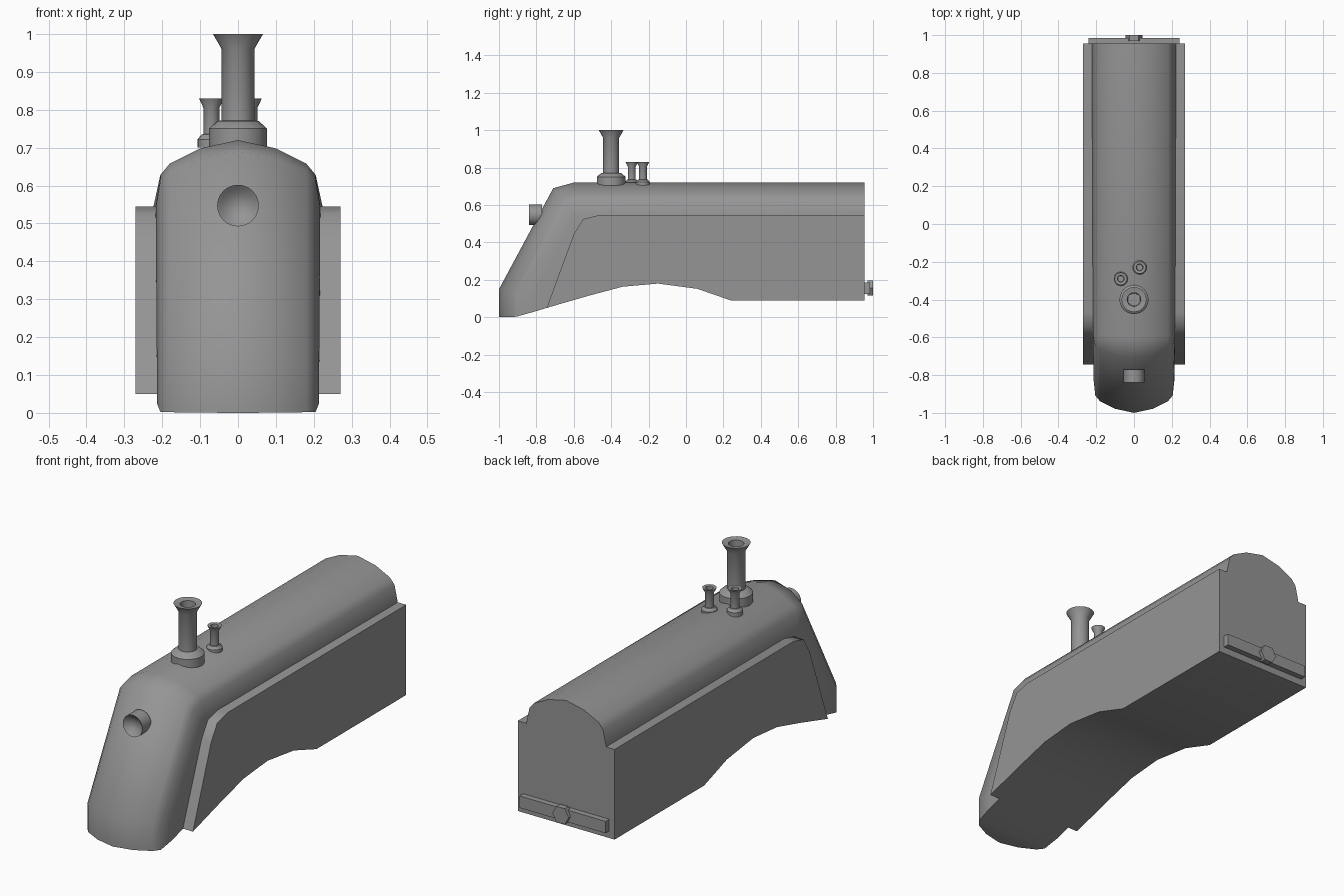
import bpy, bmesh
from math import sin, cos, tau, radians
from mathutils import Vector, Matrix

if "Cube" in bpy.data.objects:
    bpy.data.objects.remove(bpy.data.objects["Cube"])

REAR = 0.955
# underside curve (y, z), front to back
UNDER = [(-1, 0), (-0.9, 0.003), (-0.745, 0.05), (-0.52, 0.115), (-0.34, 0.163),
         (-0.15, 0.18), (0.06, 0.152), (0.24, 0.09), (REAR, 0.09)]
GREY = bpy.data.materials.new("dark_grey")
GREY.diffuse_color = (0.3, 0.3, 0.3, 1)
GREY.use_nodes = True
GREY.node_tree.nodes["Principled BSDF"].inputs["Base Color"].default_value = GREY.diffuse_color


def finish(name, bm, angle=None):
    mesh = bpy.data.meshes.new(name)
    bm.to_mesh(mesh)
    bm.free()
    mesh.materials.append(GREY)
    ob = bpy.data.objects.new(name, mesh)
    bpy.context.collection.objects.link(ob)
    if angle:
        bpy.ops.object.select_all(action='DESELECT')
        ob.select_set(True)
        bpy.context.view_layer.objects.active = ob
        bpy.ops.object.shade_smooth_by_angle(angle=radians(angle))
    return ob


def under_z(y):
    for (y0, z0), (y1, z1) in zip(UNDER, UNDER[1:]):
        if y <= y1:
            return z0 + (z1 - z0) * (y - y0) / (y1 - y0)
    return UNDER[-1][1]


def lathe(name, profile, matrix, sides=24, angle=35):
    """Turn (radius, height) pairs about local z; both ends are capped."""
    bm = bmesh.new()
    rings = [[bm.verts.new((r * cos(tau * i / sides), r * sin(tau * i / sides), h))
              for i in range(sides)] for r, h in profile]
    for a, b in zip(rings, rings[1:]):
        for i in range(sides):
            j = (i + 1) % sides
            bm.faces.new((a[i], a[j], b[j], b[i]))
    bm.faces.new(rings[0])
    bm.faces.new(rings[-1])
    bmesh.ops.recalc_face_normals(bm, faces=bm.faces[:])
    bm.transform(matrix)
    return finish(name, bm, angle)


# Hood: an arched section swept up the nose and along the roof
path = [Vector(p) for p in [(-1, 0), (-1, 0.15), (-0.71, 0.69), (-0.6, 0.72), (REAR, 0.72)]]
max_x = [0.214, 0.214, 0.217, 0.217, 0.223]
half = [(0.223, 0.3), (0.223, 0.175), (0.205, 0.092), (0.18, 0.062), (0.1, 0.022)]
section = [(-x, d) for x, d in half] + [(0, 0)] + half[::-1]
normals = []
for a, b in zip(path, path[1:]):
    t = (b - a).normalized()
    normals.append(Vector((t.y, -t.x)))
bm = bmesh.new()
rows = []
for k, p in enumerate(path):
    n0, n1 = normals[max(k - 1, 0)], normals[min(k, len(normals) - 1)]
    miter = (n0 + n1) / (1 + n0.dot(n1))
    row = []
    for x, d in section:
        q = p + miter * d
        x = max(-max_x[k], min(max_x[k], x))
        row.append(bm.verts.new((x, q.x, under_z(q.x) if k == 0 else q.y)))
    rows.append(row)
for a, b in zip(rows, rows[1:]):
    for i in range(len(section) - 1):
        bm.faces.new((a[i], a[i + 1], b[i + 1], b[i]))
for row, start, flip in ((rows[0], 0, True), (rows[-1], 1, False)):
    for i in range(start, len(half)):
        loop = [row[i], row[i + 1], row[-2 - i], row[-1 - i]]
        loop = list(dict.fromkeys(loop))
        bm.faces.new(loop[::-1] if flip else loop)
finish("hood", bm, 50)

# Lower body with the side panels: side profile extruded across the width
outline = UNDER[2:] + [(REAR, 0.545), (-0.47, 0.545), (-0.55, 0.525), (-0.6, 0.445)]
bm = bmesh.new()
face = bm.faces.new([bm.verts.new((-0.27, y, z)) for y, z in outline])
ext = bmesh.ops.extrude_face_region(bm, geom=[face], use_keep_orig=True)
bmesh.ops.translate(bm, vec=(0.54, 0, 0),
                    verts=[v for v in ext["geom"] if isinstance(v, bmesh.types.BMVert)])
bmesh.ops.recalc_face_normals(bm, faces=bm.faces[:])
finish("side_panel_body", bm, 50)

# Chimney and two small pipes, each with a flared open top
lathe("chimney", [(0.077, 0.7), (0.077, 0.75), (0.055, 0.77), (0.043, 0.772), (0.043, 0.96),
                  (0.066, 1.0), (0.036, 0.995), (0.033, 0.9)],
      Matrix.Translation((0, -0.4, 0)))
for name, x, y in (("left_pipe", -0.07, -0.29), ("right_pipe", 0.03, -0.23)):
    lathe(name, [(0.037, 0.7), (0.037, 0.722), (0.026, 0.735), (0.021, 0.736), (0.021, 0.805),
                 (0.033, 0.83), (0.018, 0.828), (0.016, 0.78)],
          Matrix.Translation((x, y, 0)), 20)

# Headlamp with a dished front, pointing to -y
lathe("headlamp", [(0.055, -0.07), (0.055, 0), (0.045, -0.008), (0.03, -0.02), (0.01, -0.026)],
      Matrix.Translation((0, -0.84, 0.547)) @ Matrix.Rotation(radians(90), 4, 'X'), 24, 50)

# Rear beam and hexagonal coupling
bm = bmesh.new()
bmesh.ops.create_cube(bm, size=1, matrix=Matrix.Translation((0, 0.966, 0.155))
                      @ Matrix.Diagonal((0.48, 0.036, 0.06, 1)))
finish("rear_beam", bm)
lathe("rear_coupling", [(0.046, -0.03), (0.046, 0)],
      Matrix.Translation((0, 1.0, 0.157)) @ Matrix.Rotation(radians(-90), 4, 'X'), 6, 20)
